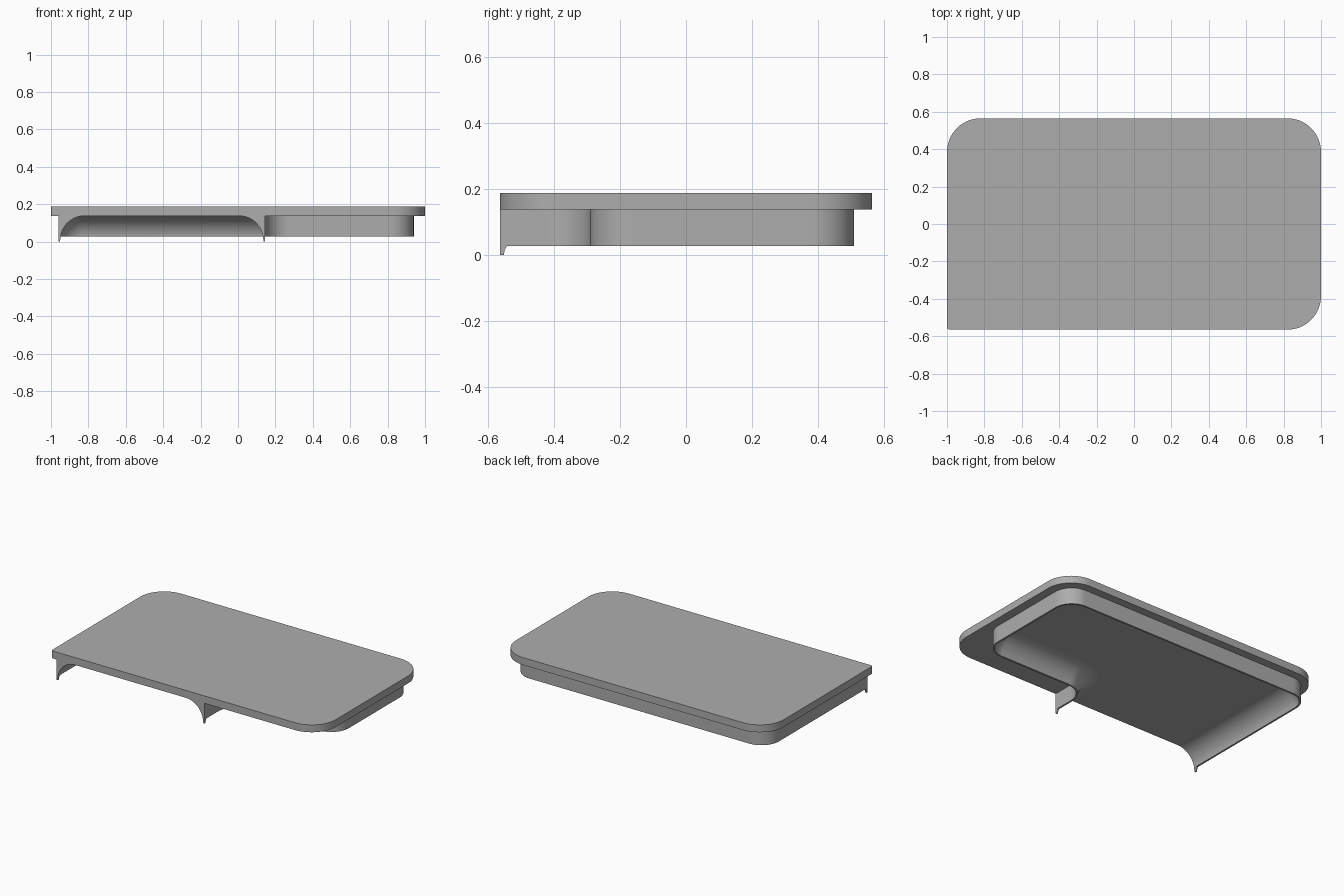
import bpy, bmesh, math
from mathutils import Vector

if "Cube" in bpy.data.objects:
    bpy.data.objects.remove(bpy.data.objects["Cube"])

GREY = (0.42, 0.42, 0.42, 1)
grey = bpy.data.materials.new("plain grey")
grey.use_nodes = True
grey.diffuse_color = GREY
grey.node_tree.nodes["Principled BSDF"].inputs["Base Color"].default_value = GREY

FRONT, TOP, UNDER, RIM_BOTTOM = -0.565, 0.188, 0.138, 0.028
STEPS = 16


def finish(name, bm, smooth=True):
    bmesh.ops.recalc_face_normals(bm, faces=bm.faces)
    mesh = bpy.data.meshes.new(name)
    bm.to_mesh(mesh)
    bm.free()
    mesh.materials.append(grey)
    obj = bpy.data.objects.new(name, mesh)
    bpy.context.collection.objects.link(obj)
    if smooth:
        bpy.ops.object.select_all(action='DESELECT')
        obj.select_set(True)
        bpy.context.view_layer.objects.active = obj
        bpy.ops.object.shade_smooth_by_angle(angle=math.radians(30))
    return obj


def round_corner(before, corner, after, r):
    """Arc points that round a right-angled corner."""
    a = (Vector(before) - Vector(corner)).normalized()
    b = (Vector(after) - Vector(corner)).normalized()
    centre = Vector(corner) + (a + b) * r
    return [centre - b * r * math.cos(t) - a * r * math.sin(t)
            for t in (math.pi / 2 * i / STEPS for i in range(STEPS + 1))]


# Top plate: three large rounded corners and one nearly square corner
corners = [(-1, FRONT, 0.015), (1, FRONT, 0.18), (1, -FRONT, 0.18), (-1, -FRONT, 0.18)]
bm = bmesh.new()
outline = []
for i, (x, y, r) in enumerate(corners):
    outline += round_corner(corners[i - 1][:2], (x, y), corners[(i + 1) % 4][:2], r)
base = bm.faces.new([bm.verts.new((p.x, p.y, UNDER)) for p in outline])
lifted = bmesh.ops.extrude_face_region(bm, geom=[base], use_keep_orig=True)
bmesh.ops.translate(bm, vec=(0, 0, TOP - UNDER),
                    verts=[v for v in lifted["geom"] if isinstance(v, bmesh.types.BMVert)])
finish("top_plate", bm)

# Rim: a stepped path, open at the front, swept with a coved section
STEP_X, STEP_Y, RIGHT, BACK, LEFT = 0.145, -0.29, 0.94, 0.51, -0.96


def rim_path(d):
    """Rim path moved inward by d."""
    pts = [(STEP_X - d, FRONT), (STEP_X - d, STEP_Y + d), (RIGHT - d, STEP_Y + d),
           (RIGHT - d, BACK - d), (LEFT + d, BACK - d), (LEFT + d, FRONT)]
    convex = max(0.13 - d, 0.004)
    radii = [0.13 + d, convex, convex, convex]
    path = [Vector(pts[0])]
    for i, r in enumerate(radii, 1):
        path += round_corner(pts[i - 1], pts[i], pts[i + 1], r)
    return path + [Vector(pts[-1])]


section = [(0, UNDER), (0, RIM_BOTTOM), (0.012, RIM_BOTTOM)]
cove, cove_z = 0.13, UNDER - 0.13
start = math.asin((RIM_BOTTOM - cove_z) / cove)
for i in range(1, STEPS + 1):
    t = start + (math.pi / 2 - start) * i / STEPS
    section.append((0.01 + cove * (1 - math.cos(t)), cove_z + cove * math.sin(t)))

bm = bmesh.new()
rows = [[bm.verts.new((p.x, p.y, z)) for p in rim_path(d)] for d, z in section]
for low, high in zip(rows, rows[1:]):
    for i in range(len(low) - 1):
        bm.faces.new((low[i], low[i + 1], high[i + 1], high[i]))
for end in (0, -1):
    bm.faces.new([row[end] for row in rows])
finish("coved_rim", bm)

# Small pointed tabs hanging below the rim at both sides of the front opening
for name, outer, inward in (("left_tab", STEP_X, -1), ("right_tab", LEFT, 1)):
    bm = bmesh.new()
    rings = []
    for z, width, depth in ((RIM_BOTTOM, 0.012, 0.022), (0.015, 0.01, 0.014), (0, 0.008, 0.013)):
        x2, y2 = outer + inward * width, FRONT + depth
        rings.append([bm.verts.new((x, y, z)) for x, y in
                      ((outer, FRONT), (x2, FRONT), (x2, y2), (outer, y2))])
    for upper, lower in zip(rings, rings[1:]):
        for i in range(4):
            j = (i + 1) % 4
            bm.faces.new((upper[i], upper[j], lower[j], lower[i]))
    bm.faces.new(rings[0])
    bm.faces.new(rings[-1])
    finish(name, bm, smooth=False)
